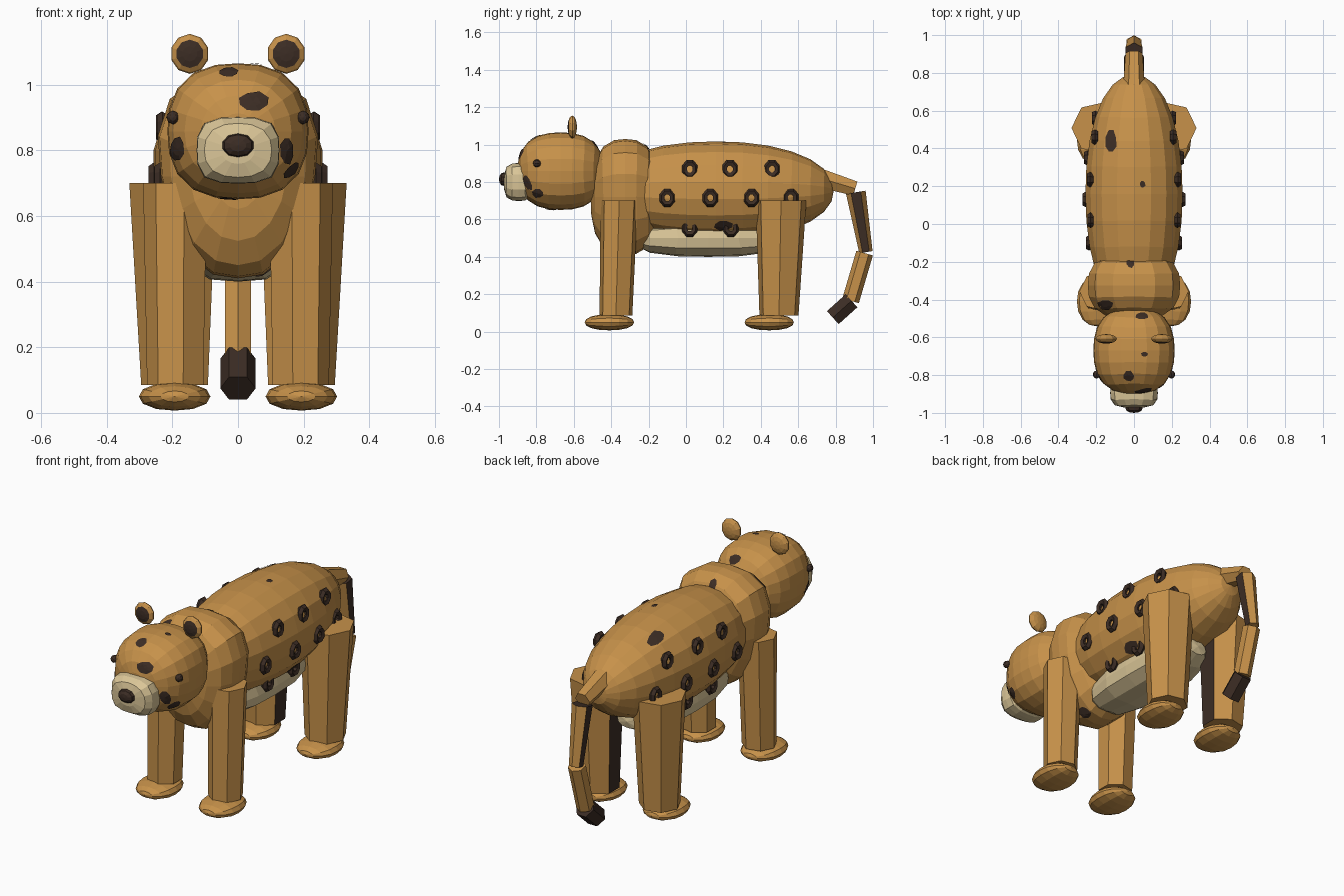
import bpy, bmesh, math, random
from mathutils import Vector, Matrix
from mathutils.bvhtree import BVHTree

if "Cube" in bpy.data.objects:
    bpy.data.objects.remove(bpy.data.objects["Cube"])

random.seed(4)


def material(name, col):
    m = bpy.data.materials.new(name)
    m.diffuse_color = (*col, 1)
    m.use_nodes = True
    m.node_tree.nodes["Principled BSDF"].inputs["Base Color"].default_value = m.diffuse_color
    return m


TAN = material("tan fur", (0.57, 0.285, 0.068))
DARK = material("dark brown", (0.045, 0.026, 0.018))
CREAM = material("cream fur", (0.70, 0.56, 0.31))


def finish(bm, name, mat, second=None, rule=None):
    """Turn a bmesh into an object; faces matching the rule get the second colour."""
    bmesh.ops.recalc_face_normals(bm, faces=bm.faces)
    bm.normal_update()
    me = bpy.data.meshes.new(name)
    me.materials.append(mat)
    if second:
        me.materials.append(second)
        for f in bm.faces:
            f.material_index = int(rule(f))
    bm.to_mesh(me)
    bm.free()
    ob = bpy.data.objects.new(name, me)
    bpy.context.collection.objects.link(ob)
    return ob


def blob(name, c, r, mat, p=2.0, u=16, v=10, taper=0.0, second=None, rule=None):
    """Rounded solid with poles along y; p above 2 makes it boxier."""
    bm = bmesh.new()
    bmesh.ops.create_uvsphere(bm, u_segments=u, v_segments=v, radius=1)
    bmesh.ops.rotate(bm, verts=bm.verts, matrix=Matrix.Rotation(math.pi / 2, 3, 'X'))
    for vert in bm.verts:
        q = vert.co
        q /= sum(abs(k) ** p for k in q) ** (1 / p)
        q.x *= 1 + taper * q.z
        vert.co = Vector(c) + Vector(k * s for k, s in zip(q, r))
    return finish(bm, name, mat, second, rule)


def tube(name, a, b, ra, rb, n, mat, turn=0.0, flat=False, **kw):
    """Tapered prism from a to b; flat keeps its end rings horizontal."""
    a, b = Vector(a), Vector(b)
    d = (b - a).normalized()
    side = Vector((1, 0, 0))
    other = Vector((0, 1, 0)) if flat else d.cross(side)
    bm = bmesh.new()
    rings = []
    for p, r in ((a, ra), (b, rb)):
        ring = []
        for i in range(n):
            t = turn + 2 * math.pi * i / n
            ring.append(bm.verts.new(p + r * (math.cos(t) * side + math.sin(t) * other)))
        rings.append(ring)
        bm.faces.new(ring)
    for i in range(n):
        j = (i + 1) % n
        bm.faces.new((rings[0][i], rings[0][j], rings[1][j], rings[1][i]))
    return finish(bm, name, mat, **kw)


def surface(ob):
    return BVHTree.FromPolygons([v.co for v in ob.data.vertices],
                                [p.vertices for p in ob.data.polygons])


def patch(tree, name, start, direction, w, h):
    """Thin irregular marking laid onto a surface along an axis direction."""
    start, d = Vector(start), Vector(direction)
    e1 = Vector((0, 1, 0)) if abs(d.x) > 0.5 else Vector((1, 0, 0))
    e2 = d.cross(e1)
    bm = bmesh.new()
    rings = []
    for k in (0, 0.5, 1.0):
        ring = []
        for i in range(8 if k else 1):
            t = 2 * math.pi * (i + 0.5) / 8
            s = k * random.uniform(0.9, 1.15)
            q = start + s * (w * math.cos(t) * e1 + h * math.sin(t) * e2)
            hit, nor, _, _ = tree.ray_cast(q, d)
            if hit is None:
                bm.free()
                return
            if nor.dot(d) > 0:
                nor = -nor
            ring.append(bm.verts.new(hit + 0.004 * nor))
        rings.append(ring)
    for i in range(8):
        j = (i + 1) % 8
        bm.faces.new((rings[0][0], rings[1][i], rings[1][j]))
        bm.faces.new((rings[1][i], rings[2][i], rings[2][j], rings[1][j]))
    finish(bm, name, DARK)


def rosette(name, c, big, small):
    """Ring-shaped spot facing sideways."""
    bm = bmesh.new()
    grid = []
    for i in range(8):
        t = 2 * math.pi * (i + 0.5) / 8
        row = []
        for k in range(5):
            s = 2 * math.pi * k / 5
            r = big + small * math.cos(s)
            row.append(bm.verts.new((c[0] + small * math.sin(s),
                                     c[1] + r * 0.85 * math.cos(t), c[2] + r * math.sin(t))))
        grid.append(row)
    for i in range(8):
        for k in range(5):
            i2, k2 = (i + 1) % 8, (k + 1) % 5
            bm.faces.new((grid[i][k], grid[i2][k], grid[i2][k2], grid[i][k2]))
    finish(bm, name, DARK)


# Torso, shoulders, belly and head
body = blob("body", (0, 0.16, 0.755), (0.26, 0.63, 0.262), TAN, p=2.15, u=18, v=14)
shoulders = blob("shoulders", (0, -0.325, 0.72), (0.235, 0.185, 0.31), TAN, p=2.6, taper=0.2)
belly = blob("belly", (0, 0.12, 0.50), (0.16, 0.40, 0.10), CREAM, p=2.8, u=12, v=8)
head = blob("head", (0, -0.67, 0.858), (0.215, 0.23, 0.207), TAN, p=2.5, u=20, v=12)
blob("muzzle", (0, -0.895, 0.80), (0.126, 0.078, 0.101), CREAM, p=3.4, u=16, v=8)
blob("nose", (0, -0.972, 0.815), (0.048, 0.028, 0.036), DARK, p=2.3, u=10, v=6)

for s, side in ((1, "right"), (-1, "left")):
    # Ears with dark inner face, eyes
    blob(f"{side}_ear", (s * 0.147, -0.608, 1.094), (0.059, 0.025, 0.061), TAN, u=10, v=8,
         second=DARK, rule=lambda f: f.normal.y < -0.84)
    blob(f"{side}_eye", (s * 0.198, -0.797, 0.90), (0.02, 0.021, 0.021), DARK, u=8, v=6)

    # Legs: seven sides, point outward, with a dark inner panel on the hind pair
    turn = 0 if s > 0 else math.pi
    tube(f"{side}_front_leg", (s * 0.187, -0.375, 0.085), (s * 0.187, -0.357, 0.70),
         0.09, 0.102, 7, TAN, turn, flat=True)
    tube(f"{side}_hind_leg", (s * 0.188, 0.497, 0.085), (s * 0.192, 0.508, 0.70),
         0.107, 0.139, 7, TAN, turn, flat=True, second=DARK,
         rule=lambda f, s=s: f.normal.x * s < -0.95)
    for part, y in (("front", -0.41), ("hind", 0.445)):
        blob(f"{side}_{part}_paw", (s * 0.193, y, 0.05), (0.109, 0.132, 0.043), TAN,
             p=2.2, u=12, v=8)

    # Rosettes along the flank
    tree = surface(body)
    rows = ((0.87, (0.02, 0.235, 0.46)), (0.715, (-0.10, 0.13, 0.35, 0.56)),
            (0.555, (0.02, 0.24)))
    for z, ys in rows:
        for y in ys:
            hit = tree.ray_cast(Vector((s, y, z)), Vector((-s, 0, 0)))[0]
            rosette(f"{side}_rosette", (hit.x, y, z), 0.034, 0.018)

# Tail: root, dark-sided middle, lower section and dark tip
tube("tail_root", (0, 0.72, 0.82), (0, 0.905, 0.765), 0.058, 0.045, 6, TAN)
tube("tail_middle", (0, 0.908, 0.745), (0, 0.962, 0.425), 0.053, 0.036, 6, TAN, math.pi / 6,
     second=DARK, rule=lambda f: abs(f.normal.x) > 0.9 or f.normal.z > 0.8)
tube("tail_lower", (0, 0.955, 0.42), (0, 0.88, 0.165), 0.046, 0.046, 6, TAN, math.pi / 6)
tube("tail_tip", (0, 0.885, 0.165), (0, 0.785, 0.075), 0.054, 0.054, 6, DARK)

# Painted markings: start point, direction, half width, half height
DOWN, BACK, UP = (0, 0, -1), (0, 1, 0), (0, 0, 1)
LEFT, RIGHT = (-1, 0, 0), (1, 0, 0)
marks = {
    "head": (head, (((-0.03, -2, 1.035), BACK, 0.03, 0.014),
                    ((0.045, -2, 0.948), BACK, 0.045, 0.028),
                    ((-0.182, -2, 0.805), BACK, 0.022, 0.038),
                    ((0.147, -2, 0.80), BACK, 0.02, 0.042),
                    ((0.172, -2, 0.74), BACK, 0.022, 0.024),
                    ((0.04, -0.49, 2), DOWN, 0.034, 0.018),
                    ((0.055, -0.69, 2), DOWN, 0.018, 0.014),
                    ((2, -0.79, 0.74), LEFT, 0.03, 0.024),
                    ((-0.03, -0.72, 0), UP, 0.03, 0.03))),
    "body": (body, (((-0.17, 0.58, 2), DOWN, 0.032, 0.06),
                    ((-0.12, 0.435, 2), DOWN, 0.03, 0.06),
                    ((0.045, 0.21, 2), DOWN, 0.014, 0.018),
                    ((2, 0.20, 0.57), LEFT, 0.05, 0.025))),
    "shoulder": (shoulders, (((-0.15, -0.425, 2), DOWN, 0.04, 0.025),
                             ((-0.02, -0.205, 2), DOWN, 0.02, 0.03),
                             ((2, -0.18, 0.90), LEFT, 0.02, 0.018),
                             ((-2, -0.18, 0.88), RIGHT, 0.02, 0.018),
                             ((0.08, -0.3, 0), UP, 0.03, 0.03))),
}
for part, (ob, spots) in marks.items():
    tree = surface(ob)
    for spot in spots:
        patch(tree, f"{part}_marking", *spot)
